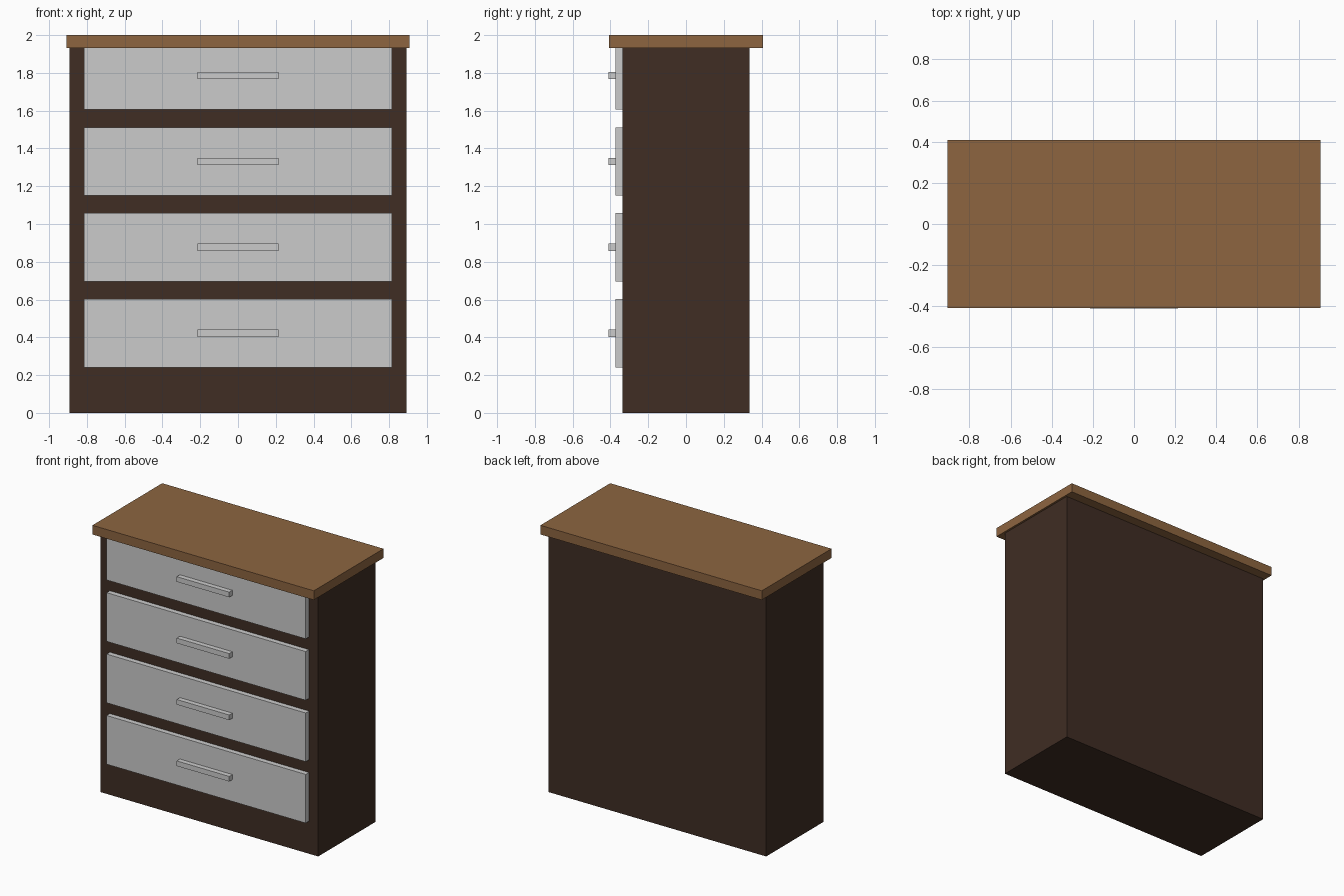
import bpy
import bmesh
from mathutils import Vector

if "Cube" in bpy.data.objects:
    bpy.data.objects.remove(bpy.data.objects["Cube"])


def material(name, color):
    mat = bpy.data.materials.new(name)
    mat.diffuse_color = (*color, 1.0)
    mat.use_nodes = True
    mat.node_tree.nodes["Principled BSDF"].inputs["Base Color"].default_value = mat.diffuse_color
    return mat


def box(name, low, high, mat=None):
    """Axis-aligned box between two opposite corners."""
    low, high = Vector(low), Vector(high)
    bm = bmesh.new()
    bmesh.ops.create_cube(bm, size=1.0)
    bmesh.ops.scale(bm, vec=high - low, verts=bm.verts)
    mesh = bpy.data.meshes.new(name)
    bm.to_mesh(mesh)
    bm.free()
    obj = bpy.data.objects.new(name, mesh)
    obj.location = (low + high) / 2
    bpy.context.collection.objects.link(obj)
    if mat:
        mesh.materials.append(mat)
    return obj


dark_wood = material("dark_wood", (0.050, 0.026, 0.017))
light_wood = material("light_wood", (0.266, 0.130, 0.051))

# Carcass and overhanging top
TOP_Z = 1.932
box("carcass", (-0.892, -0.335, 0), (0.892, 0.335, TOP_Z), dark_wood)
box("top_board", (-0.907, -0.408, TOP_Z), (0.907, 0.408, 2.0), light_wood)

# Four drawer fronts, each with a bar handle; the highest tucks into the top
DRAWER_H, PITCH = 0.361, 0.455
for i in range(4):
    z = 0.241 + i * PITCH
    mid = z + DRAWER_H / 2
    box(f"drawer_front_{i + 1}", (-0.816, -0.373, z), (0.816, -0.335, z + DRAWER_H))
    box(f"drawer_handle_{i + 1}", (-0.215, -0.41, mid - 0.019), (0.215, -0.373, mid + 0.019))
